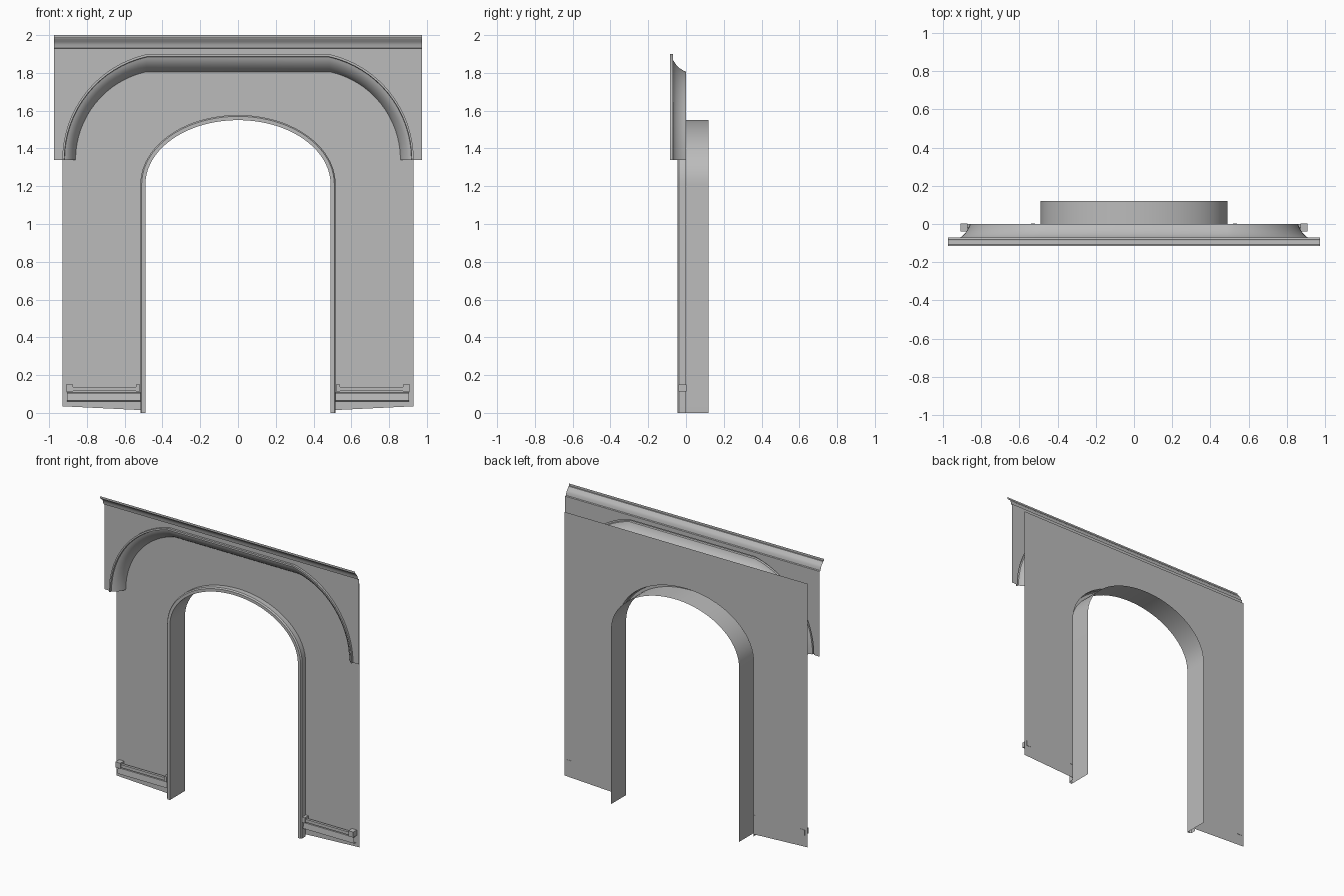
import bpy
import math

if "Cube" in bpy.data.objects:
    bpy.data.objects.remove(bpy.data.objects["Cube"], do_unlink=True)

stone = bpy.data.materials.new("grey_stone")
stone.use_nodes = True
grey = (0.5, 0.5, 0.5, 1)
stone.diffuse_color = grey
stone.node_tree.nodes["Principled BSDF"].inputs["Base Color"].default_value = grey


def make(name, verts, faces, smooth=False):
    mesh = bpy.data.meshes.new(name)
    mesh.from_pydata(verts, [], faces)
    mesh.update()
    mesh.materials.append(stone)
    ob = bpy.data.objects.new(name, mesh)
    bpy.context.collection.objects.link(ob)
    if smooth:
        bpy.ops.object.select_all(action='DESELECT')
        ob.select_set(True)
        bpy.context.view_layer.objects.active = ob
        bpy.ops.object.shade_smooth_by_angle(angle=math.radians(35))
    return ob


def plate(name, outline, y):
    """One flat upright face."""
    return make(name, [(x, y, z) for x, z in outline], [list(range(len(outline)))])


def loft(name, rows, smooth=True):
    """Skin a list of equally long point rows."""
    n = len(rows[0])
    faces = [(i * n + j, i * n + j + 1, (i + 1) * n + j + 1, (i + 1) * n + j)
             for i in range(len(rows) - 1) for j in range(n - 1)]
    return make(name, [p for row in rows for p in row], faces, smooth)


def box(name, x0, x1, y0, y1, z0, z1):
    verts = [(x, y, z) for x in (x0, x1) for y in (y0, y1) for z in (z0, z1)]
    faces = [(0, 1, 3, 2), (4, 6, 7, 5), (0, 4, 5, 1),
             (2, 3, 7, 6), (0, 2, 6, 4), (1, 5, 7, 3)]
    return make(name, verts, faces)


def mirrored(half):
    """Complete a right-hand half path (from +x to the middle) to -x."""
    return half + [(-x, z) for x, z in reversed(half) if x > 1e-6]


def door_path(grow):
    """Doorway line: straight jambs and an elliptical head."""
    a, b, spring, n = 0.49 + grow, 0.34 + grow, 1.21, 20
    arc = [(a * math.cos(t * math.pi / 2 / n), spring + b * math.sin(t * math.pi / 2 / n))
           for t in range(n)]
    return mirrored([(a, 0)] + arc + [(0, spring + b)])


def hood_path(t):
    """Upper arch line, from the outer (t=0) to the inner (t=1) edge."""
    def line(cx, r, n=16, end=math.radians(77.5)):
        return [(cx + r * math.cos(end * i / n), 1.34 + r * math.sin(end * i / n))
                for i in range(n + 1)]
    outer, inner = line(0.357, 0.573), line(0.383, 0.477)
    return mirrored([(p[0] + (q[0] - p[0]) * t, p[1] + (q[1] - p[1]) * t)
                     for p, q in zip(outer, inner)])


# Back wall with the doorway cut out and slightly sloping feet
hole = door_path(0.027)
hole[0], hole[-1] = (hole[0][0], 0.015), (hole[-1][0], 0.015)
plate("back_wall", [(-0.93, 1.86), (-0.93, 0.035)] + hole[::-1]
      + [(0.93, 0.035), (0.93, 1.86)], 0)

# Door surround: front moulding and deep reveal
surround = [(0.027, 0), (0.027, -0.036), (0.02, -0.045), (0, -0.045), (0, 0.12)]
loft("door_surround", [[(x, y, z) for x, z in door_path(g)] for g, y in surround])

# Front spandrel panel
plate("spandrel_panel", [(-0.975, 1.93), (-0.975, 1.34)] + hood_path(0)[::-1]
      + [(0.975, 1.34), (0.975, 1.93)], -0.07)

# Hood moulding: bead at the front, rounded slope back to the wall
hood = [(0, -0.07), (0, -0.085), (0.14, -0.085), (0.17, -0.073), (0.35, -0.068),
        (0.6, -0.052), (0.8, -0.033), (0.93, -0.014), (1, 0)]
loft("hood_moulding", [[(x, y, z) for x, z in hood_path(t)] for t, y in hood])

# Cornice along the top
cornice = [(-0.07, 1.93), (-0.08, 1.932), (-0.083, 1.95), (-0.09, 1.965),
           (-0.104, 1.978), (-0.107, 1.985), (-0.115, 1.985), (-0.115, 2.0)]
loft("cornice", [[(-0.975, y, z), (0.975, y, z)] for y, z in cornice])

# Skirting and foot rail on both piers
skirting = [(0, 0.108), (-0.022, 0.105), (-0.026, 0.065), (0, 0.06)]
for side, s in (("left", 1), ("right", -1)):
    loft(side + "_skirting", [[(s * 0.517, y, z), (s * 0.905, y, z)] for y, z in skirting], False)
    box(side + "_foot_rail", s * 0.535, s * 0.88, -0.033, -0.015, 0.117, 0.138)
    box(side + "_inner_bracket", s * 0.52, s * 0.54, -0.04, 0.002, 0.112, 0.15)
    box(side + "_outer_bracket", s * 0.873, s * 0.91, -0.04, 0.002, 0.112, 0.15)
